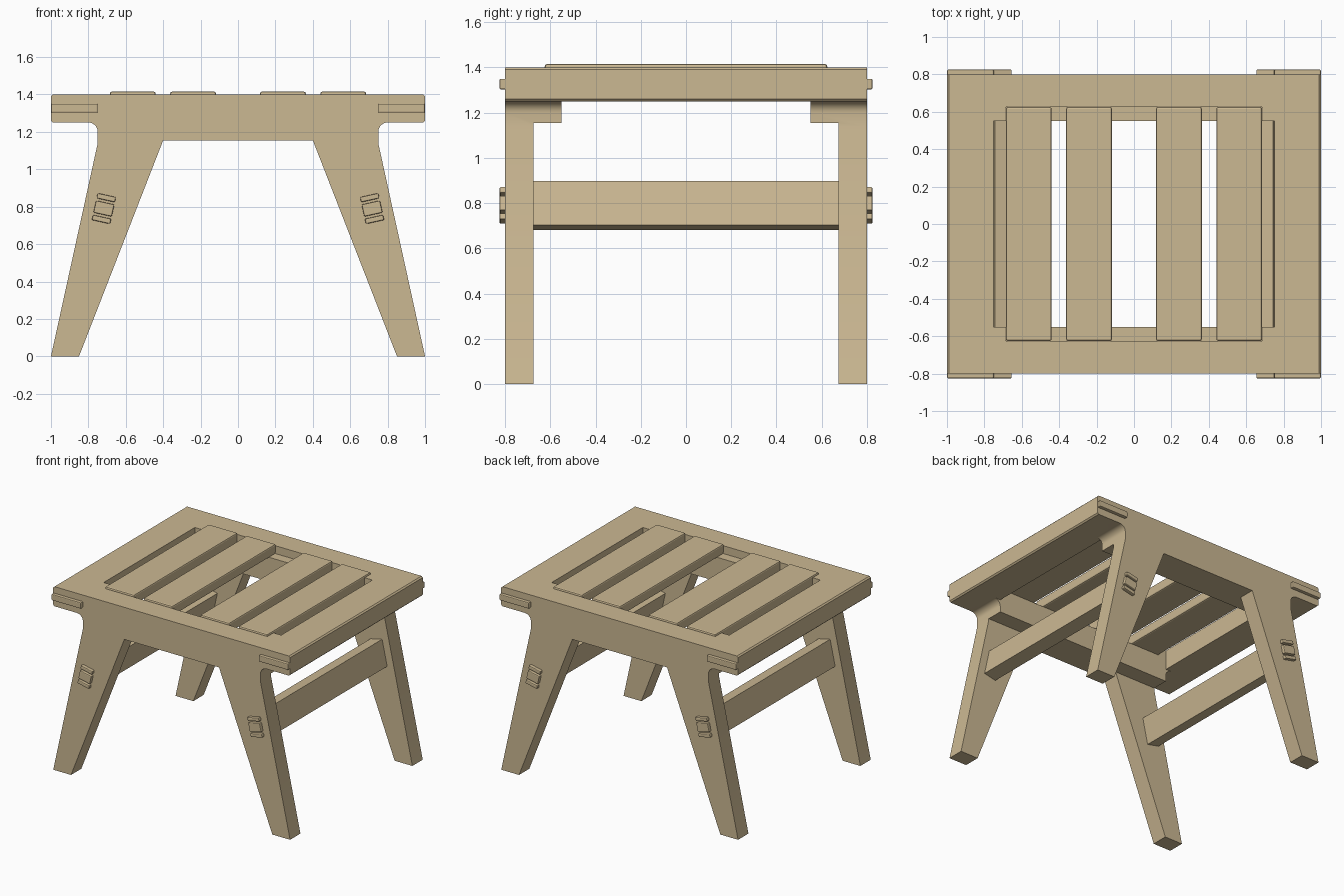
import bpy, bmesh, math
from mathutils import Matrix, Vector

if "Cube" in bpy.data.objects:
    bpy.data.objects.remove(bpy.data.objects["Cube"])

wood = bpy.data.materials.new("wood")
wood.diffuse_color = (0.60, 0.48, 0.29, 1)
wood.use_nodes = True
wood.node_tree.nodes["Principled BSDF"].inputs["Base Color"].default_value = wood.diffuse_color


def add_object(name, bm):
    bmesh.ops.recalc_face_normals(bm, faces=bm.faces)
    mesh = bpy.data.meshes.new(name)
    bm.to_mesh(mesh)
    bm.free()
    obj = bpy.data.objects.new(name, mesh)
    bpy.context.collection.objects.link(obj)
    mesh.materials.append(wood)
    return obj


def box(name, center, size, tilt=0, bevel=0):
    """Box tilted about the y axis, with optional chamfered edges."""
    bm = bmesh.new()
    bmesh.ops.create_cube(bm, size=1, matrix=Matrix.Diagonal((*size, 1)))
    if bevel:
        bmesh.ops.bevel(bm, geom=bm.edges[:], offset=bevel, segments=2,
                        profile=0.5, affect='EDGES')
    bm.transform(Matrix.Translation(center) @ Matrix.Rotation(tilt, 4, 'Y'))
    return add_object(name, bm)


def span(name, x, y, z, bevel=0):
    """Box given by its (min, max) on each axis."""
    return box(name, [(a + b) / 2 for a, b in (x, y, z)],
               [b - a for a, b in (x, y, z)], 0, bevel)


def cut(target, cutter):
    mod = target.modifiers.new("cut", 'BOOLEAN')
    mod.operation = 'DIFFERENCE'
    mod.solver = 'EXACT'
    mod.object = cutter
    bpy.context.view_layer.objects.active = target
    bpy.ops.object.modifier_apply(modifier=mod.name)
    bpy.data.objects.remove(cutter)


# Frame: right half of the front outline, with a filleted shoulder, mirrored
fillet = [(0.80 - 0.05 * math.sin(t), 1.20 + 0.05 * math.cos(t))
          for t in [i * math.pi / 16 for i in range(9)]]
half = [(0.99, 1.40), (1, 1.39), (1, 1.26), (0.99, 1.25)] + fillet + \
       [(0.75, 1.14), (1, 0), (0.85, 0), (0.40, 1.155)]
outline = half + [(-x, z) for x, z in reversed(half)]
bm = bmesh.new()
face = bm.faces.new([bm.verts.new((x, -0.8, z)) for x, z in outline])
ext = bmesh.ops.extrude_face_region(bm, geom=[face])
bmesh.ops.translate(bm, vec=(0, 1.6, 0),
                    verts=[v for v in ext['geom'] if isinstance(v, bmesh.types.BMVert)])
frame = add_object("frame", bm)

# Hollow out the leg space, the apron space, the seat opening and the slat rebate
cut(frame, span("leg_gap", (-2, 2), (-0.675, 0.675), (-1, 1.155)))
cut(frame, span("apron_gap", (-2, 2), (-0.55, 0.55), (-1, 1.25)))
cut(frame, span("seat_opening", (-0.75, 0.75), (-0.55, 0.55), (1, 2)))
cut(frame, span("slat_rebate", (-0.685, 0.685), (-0.625, 0.625), (1.34, 2)))
bpy.ops.object.select_all(action='DESELECT')
frame.select_set(True)
bpy.context.view_layer.objects.active = frame
bpy.ops.object.shade_smooth_by_angle(angle=math.radians(30))

# Seat slats
for i, x in enumerate((-0.5625, -0.24, 0.24, 0.5625)):
    span(f"slat_{i + 1}", (x - 0.1225, x + 0.1225), (-0.625, 0.625), (1.34, 1.415), 0.01)

for sx, side in ((-1, "left"), (1, "right")):
    # Stretcher leaning with the legs
    tilt = -sx * math.atan2(0.25, 1.14)
    center = Vector((sx * 0.717, 0, 0.79))
    up = Vector((math.sin(tilt), 0, math.cos(tilt)))
    box(f"{side}_stretcher", center, (0.10, 1.35, 0.20), tilt)
    for sy, end in ((-1, "front"), (1, "back")):
        # Through tenon with a wedge above and below
        at = center + Vector((0, sy * 0.805, 0))
        box(f"{end}_{side}_tenon", at, (0.10, 0.04, 0.066), tilt, 0.006)
        for k, word in ((1, "upper"), (-1, "lower")):
            box(f"{end}_{side}_{word}_wedge", at + up * k * 0.0595,
                (0.10, 0.04, 0.028), tilt, 0.006)
        # Joint key at the seat corner
        box(f"{end}_{side}_corner_key", (sx * 0.8745, sy * 0.805, 1.3265),
            (0.249, 0.04, 0.047), 0, 0.006)
